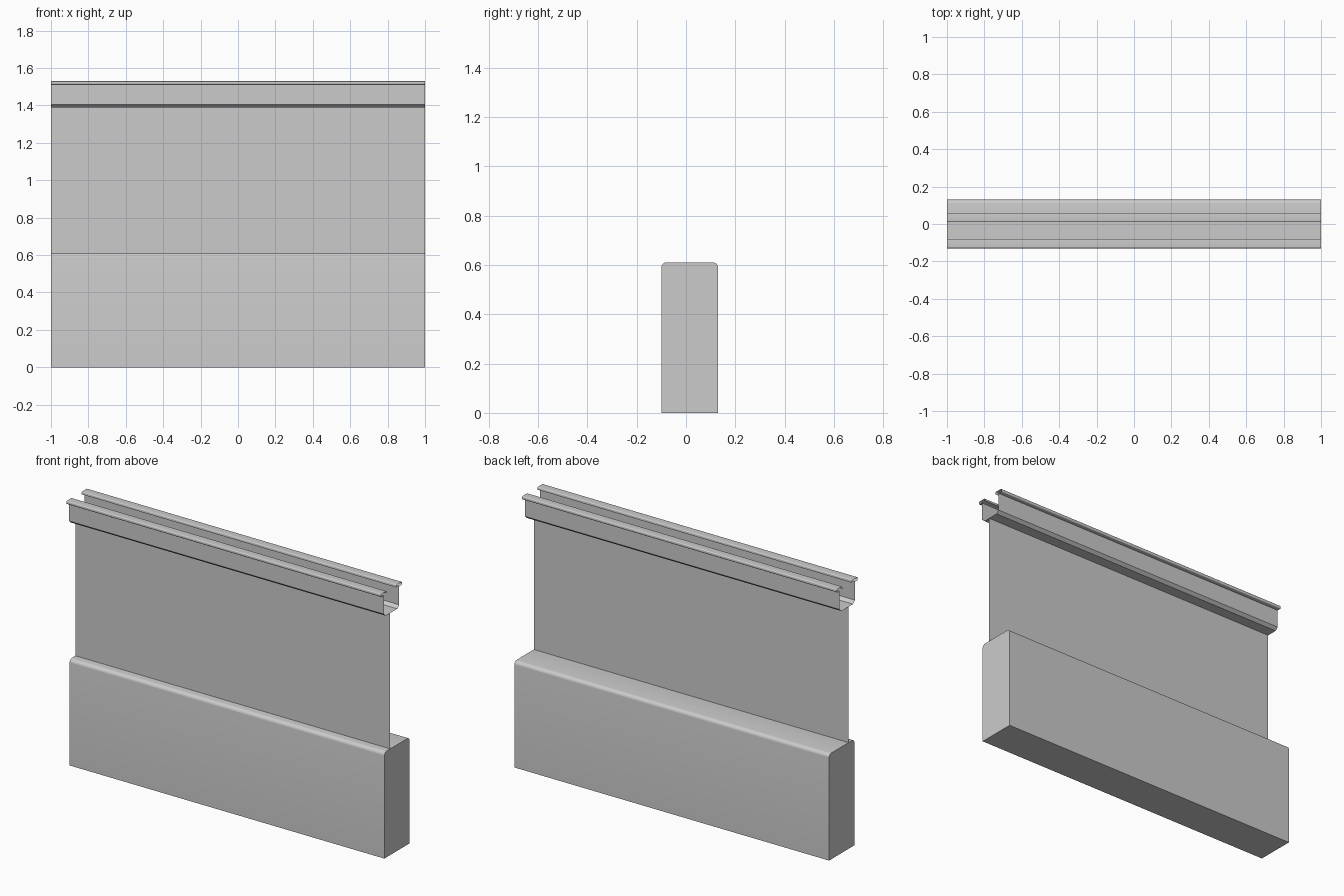
import bpy, bmesh, math
from mathutils import Vector

if "Cube" in bpy.data.objects:
    bpy.data.objects.remove(bpy.data.objects["Cube"])

HALF = 1.0      # half length along x


def rounded(points):
    """Turn (y, z, radius) corners into a polyline with arc fillets."""
    out = []
    for i, (y, z, r) in enumerate(points):
        p = Vector((y, z))
        if r == 0 or i in (0, len(points) - 1):
            out.append(p)
            continue
        a = (Vector(points[i - 1][:2]) - p).normalized()
        b = (Vector(points[i + 1][:2]) - p).normalized()
        half = a.angle(b) / 2
        start, end = (p + d * (r / math.tan(half)) for d in (a, b))
        centre = p + (a + b).normalized() * (r / math.sin(half))
        for k in range(5):
            d = (start - centre).lerp(end - centre, k / 4)
            out.append(centre + d.normalized() * r)
    return out


def extrude(name, profile, closed=False):
    """Sweep a y-z profile along x; closed profiles get end caps."""
    bm = bmesh.new()
    left = [bm.verts.new((-HALF, p[0], p[1])) for p in profile]
    right = [bm.verts.new((HALF, p[0], p[1])) for p in profile]
    n = len(profile)
    for i in range(n if closed else n - 1):
        j = (i + 1) % n
        bm.faces.new((left[i], left[j], right[j], right[i]))
    if closed:
        bm.faces.new(left)
        bm.faces.new(right[::-1])
    bmesh.ops.recalc_face_normals(bm, faces=bm.faces)
    mesh = bpy.data.meshes.new(name)
    bm.to_mesh(mesh)
    bm.free()
    obj = bpy.data.objects.new(name, mesh)
    bpy.context.collection.objects.link(obj)
    bpy.ops.object.select_all(action='DESELECT')
    obj.select_set(True)
    bpy.context.view_layer.objects.active = obj
    bpy.ops.object.shade_smooth_by_angle(angle=math.radians(35))
    return obj


# Solid base wall with rounded top edges
extrude("base_wall", rounded([
    (-0.10, 0, 0), (-0.10, 0.61, 0.02), (0.13, 0.61, 0.02), (0.13, 0, 0)]), closed=True)

# Thin upright panel
extrude("panel", [(-0.047, 0.605), (-0.047, 1.39)])

# Open sheet channel: hooked lip, wall, chamfer, mirrored about its centre line
MID = -0.035
half = [(-0.045, 1.515, 0), (-0.045, 1.53, 0.005), (-0.095, 1.53, 0.005),
        (-0.095, 1.512, 0.005), (-0.07, 1.512, 0), (-0.07, 1.406, 0), (-0.052, 1.39, 0)]
corners = half + [(-y, z, r) for y, z, r in reversed(half)]
extrude("handrail_channel", rounded([(MID + y, z, r) for y, z, r in corners]))
